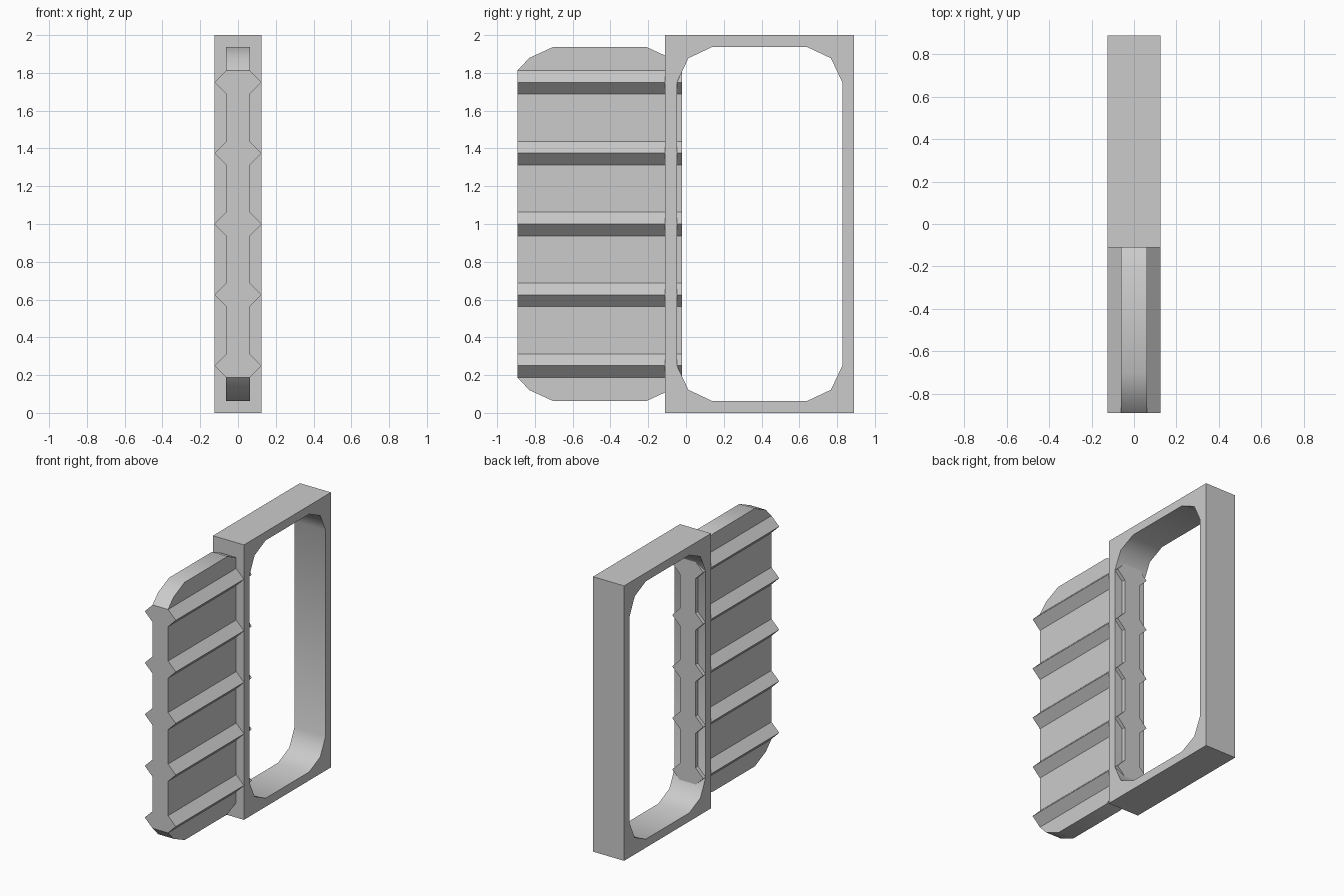
import bpy, bmesh, math

if "Cube" in bpy.data.objects:
    bpy.data.objects.remove(bpy.data.objects["Cube"])


def finish(name, bm, angle=40):
    bmesh.ops.recalc_face_normals(bm, faces=bm.faces)
    mesh = bpy.data.meshes.new(name)
    bm.to_mesh(mesh)
    bm.free()
    obj = bpy.data.objects.new(name, mesh)
    bpy.context.collection.objects.link(obj)
    bpy.ops.object.select_all(action='DESELECT')
    obj.select_set(True)
    bpy.context.view_layer.objects.active = obj
    bpy.ops.object.shade_smooth_by_angle(angle=math.radians(angle))
    return obj


def slab(name, loops, half):
    """Fill (y, z) outlines (outer first, then holes) and extrude along x."""
    bm = bmesh.new()
    edges = []
    for loop in loops:
        vs = [bm.verts.new((-half, y, z)) for y, z in loop]
        edges += [bm.edges.new((a, b)) for a, b in zip(vs, vs[1:] + vs[:1])]
    if len(loops) == 1:
        bm.faces.new(vs)
    else:
        bmesh.ops.triangle_fill(bm, edges=edges, use_beauty=True)
    ext = bmesh.ops.extrude_face_region(bm, geom=bm.faces[:], use_keep_orig=True)
    moved = [g for g in ext['geom'] if isinstance(g, bmesh.types.BMVert)]
    bmesh.ops.translate(bm, verts=moved, vec=(2 * half, 0, 0))
    return finish(name, bm)


def clipped_rect(cy, cz, hy, hz, corner):
    """Rectangle outline with the same cut corner mirrored to all four corners.
    corner holds insets (dy, dz) running from the top edge to the side."""
    q = [(hy - dy, hz - dz) for dy, dz in corner]
    pts = q + [(y, -z) for y, z in q[::-1]]
    pts += [(-y, -z) for y, z in q] + [(-y, z) for y, z in q[::-1]]
    return [(cy + y, cz + z) for y, z in pts]


# Frame: rectangular block with a round-cornered opening
outer = clipped_rect(0.39, 1, 0.5, 1, [(0, 0)])
opening = clipped_rect(0.39, 1, 0.4375, 0.9375,
                       [(0.1875, 0), (0.06, 0.06), (0, 0.1875)])
slab("frame", [outer, opening], 0.125)

# Sliding panel, running through the near side of the frame
PY, HY = -0.4565, 0.4365
panel = clipped_rect(PY, 1, HY, 0.9375,
                     [(0.19, 0), (0.064, 0.058), (0, 0.125)])
slab("panel", [panel], 0.0625)

# V-shaped ridges on both faces of the panel
for side, label in ((-1, "left"), (1, "right")):
    for i in range(5):
        z = 0.25 + 0.375 * i
        bm = bmesh.new()
        tri = ((0.0625, z - 0.0625), (0.125, z), (0.0625, z + 0.0625))
        a, b = [[bm.verts.new((side * x, y, zz)) for x, zz in tri]
                for y in (PY - HY, PY + HY)]
        bm.faces.new(a)
        bm.faces.new(b)
        for j in range(3):
            k = (j + 1) % 3
            bm.faces.new((a[j], a[k], b[k], b[j]))
        finish(f"{label}_ridge_{i + 1}", bm)
